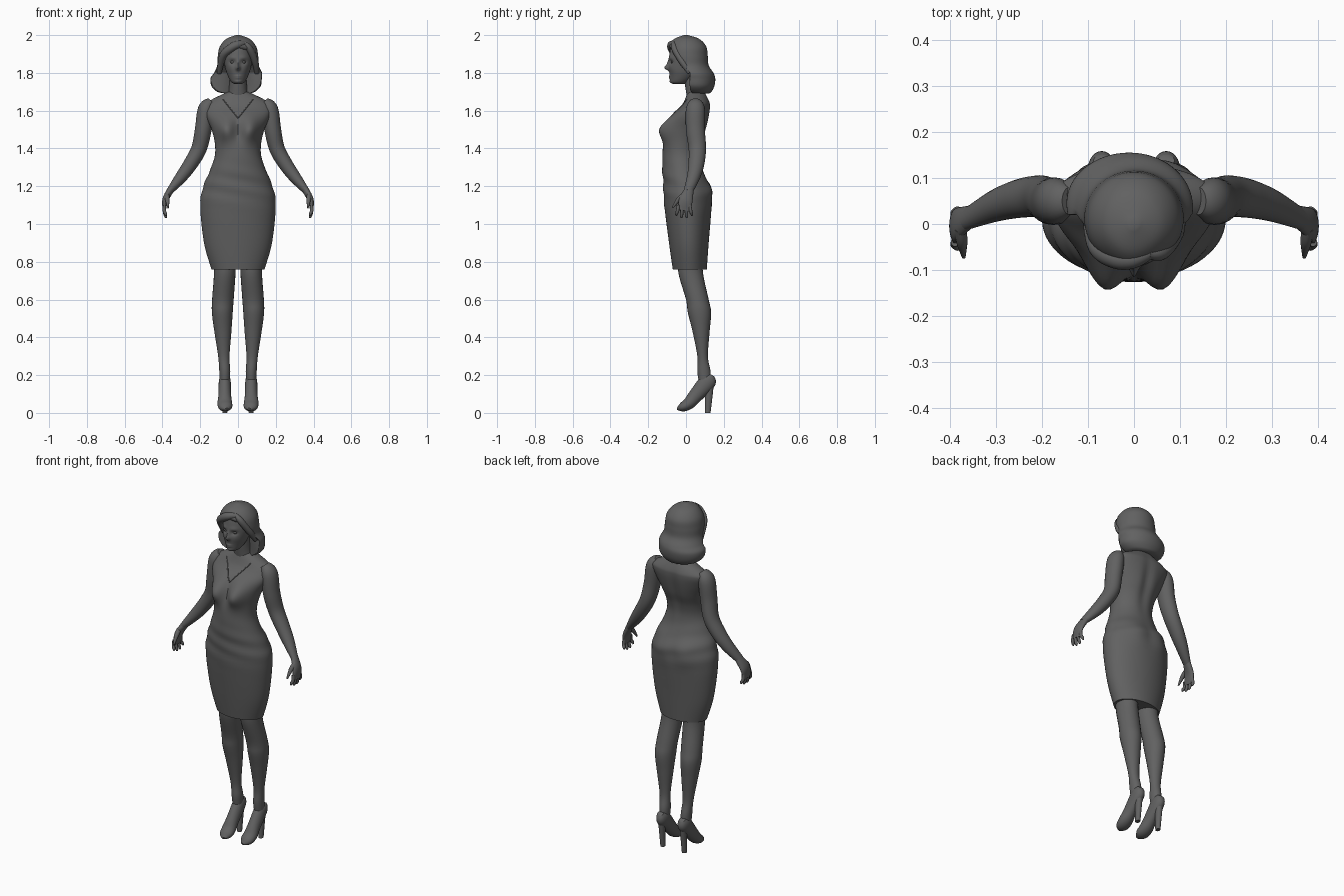
import bpy, bmesh, math
from mathutils import Vector
from mathutils.bvhtree import BVHTree

cube = bpy.data.objects.get("Cube")
if cube:
    bpy.data.objects.remove(cube)

grey = bpy.data.materials.new("dark_grey")
grey.use_nodes = True
grey.diffuse_color = (.12, .12, .12, 1)
grey.node_tree.nodes["Principled BSDF"].inputs["Base Color"].default_value = grey.diffuse_color


def ring(z, wide, front, back, x=0):
    """Level cross-section: half width, and front and back limits in y."""
    return [x, (front + back) / 2, z, wide, (back - front) / 2]


def joint(x, y, z, wide, deep=None):
    """Cross-section square to the path, with its two radii."""
    return [x, y, z, wide, deep or wide]


def blend(before, start, end, after, t):
    """Catmull-Rom curve through start and end."""
    cubic = 3 * (start - end) + after - before
    square = 2 * before - 5 * start + 4 * end - after
    return start + t * (end - before + t * (square + t * cubic)) / 2


def smooth_path(sections, steps):
    path = []
    last = len(sections) - 1
    for i in range(last):
        near = (sections[max(i - 1, 0)], sections[i], sections[i + 1], sections[min(i + 2, last)])
        for step in range(steps):
            path.append([blend(*values, step / steps) for values in zip(*near)])
    return path + [sections[-1]]


def loft(name, sections, sides=24, steps=6, level=False, shape=None):
    """Skin a closed, smooth surface over cross-sections."""
    path = smooth_path(sections, steps)
    centres = [Vector(section[:3]) for section in path]
    bm = bmesh.new()
    rows = []
    for i, section in enumerate(path):
        along = centres[min(i + 1, len(path) - 1)] - centres[max(i - 1, 0)]
        along = Vector((0, 0, 1)) if level else along.normalized()
        across = Vector((1, 0, 0))
        across = (across - along * across.dot(along)).normalized()
        depth = along.cross(across)
        row = []
        for k in range(sides):
            angle = math.tau * k / sides
            point = centres[i] + across * section[3] * math.cos(angle) + depth * section[4] * math.sin(angle)
            if shape:
                point = shape(point, math.sin(angle))
            row.append(bm.verts.new(point))
        rows.append(row)
    for lower, upper in zip(rows, rows[1:]):
        for k in range(sides):
            bm.faces.new((lower[k - 1], lower[k], upper[k], upper[k - 1]))
    bm.faces.new(rows[0])
    bm.faces.new(rows[-1])
    bmesh.ops.recalc_face_normals(bm, faces=bm.faces)
    mesh = bpy.data.meshes.new(name)
    bm.to_mesh(mesh)
    bm.free()
    mesh.materials.append(grey)
    part = bpy.data.objects.new(name, mesh)
    bpy.context.collection.objects.link(part)
    bpy.ops.object.select_all(action='DESELECT')
    part.select_set(True)
    bpy.context.view_layer.objects.active = part
    bpy.ops.object.shade_smooth_by_angle(angle=math.radians(50))
    return part


def pair(name, sections, **options):
    """Build a part on the left and its mirror on the right."""
    loft("left_" + name, sections, **options)
    loft("right_" + name, [[-x, *rest] for x, *rest in sections], **options)


def bump(point, z, wide, tall, x=0):
    """Soft mound with height one, mirrored across the middle."""
    return math.exp(-((abs(point.x) - x) / wide) ** 2 - ((point.z - z) / tall) ** 2)


# Fitted dress with bust, seat, spine hollow and soft folds
def dress_shape(point, side):
    if side < 0:
        push = .055 * bump(point, x=.07, z=1.5, wide=.05, tall=.06)
        push -= .012 * bump(point, z=1.5, wide=.03, tall=.06)
    else:
        push = .014 * bump(point, x=.08, z=1.17, wide=.06, tall=.07)
        push -= .014 * bump(point, z=1.5, wide=.03, tall=.14)
    fold = math.sin(70 * point.z + 14 * point.x) * bump(point, z=1.2, wide=1, tall=.1)
    return point + Vector((.01 * fold * point.x, (push + .003 * fold) * side, 0))


dress = loft("dress", [
    ring(z=.76, wide=.14, front=-.07, back=.11),
    ring(z=.9, wide=.18, front=-.09, back=.12),
    ring(z=1.1, wide=.2, front=-.115, back=.135),
    ring(z=1.2, wide=.183, front=-.12, back=.125),
    ring(z=1.28, wide=.15, front=-.125, back=.09),
    ring(z=1.36, wide=.123, front=-.125, back=.075),
    ring(z=1.43, wide=.123, front=-.12, back=.085),
    ring(z=1.5, wide=.14, front=-.105, back=.11),
    ring(z=1.57, wide=.17, front=-.075, back=.125),
    ring(z=1.62, wide=.18, front=-.03, back=.13),
    ring(z=1.65, wide=.155, front=-.01, back=.125),
    ring(z=1.7, wide=.055, front=.01, back=.1),
], sides=64, level=True, shape=dress_shape)

# V neckline trim laid on the chest
chest = BVHTree.FromPolygons([vert.co for vert in dress.data.vertices],
                             [tuple(face.vertices) for face in dress.data.polygons])
trim = []
for i in range(-8, 9):
    hit = chest.ray_cast(Vector((i / 100, -1, 1.56 + abs(i) / 80)), Vector((0, 1, 0)))[0]
    if hit:
        trim.append(joint(*hit, wide=.003))
loft("neckline_trim", trim, sides=8, steps=2)

# Neck
loft("neck", [
    ring(z=1.65, wide=.075, front=.01, back=.11),
    ring(z=1.7, wide=.05, front=0, back=.1),
    ring(z=1.83, wide=.043, front=-.02, back=.07),
], level=True)


# Head with brow, eye sockets, nose, lips and chin
def face_shape(point, side):
    if side > 0:
        return point
    push = .021 * bump(point, z=1.826, wide=.011, tall=.012)
    push += .01 * bump(point, z=1.845, wide=.008, tall=.02)
    for lip in (1.772, 1.782):
        push += .006 * bump(point, z=lip, wide=.017, tall=.005)
    push += .005 * bump(point, z=1.754, wide=.02, tall=.01)
    push += .004 * bump(point, x=.03, z=1.88, wide=.02, tall=.01)
    push += .004 * bump(point, x=.04, z=1.825, wide=.02, tall=.02)
    push -= .011 * bump(point, x=.03, z=1.858, wide=.016, tall=.011)
    return point - Vector((0, push, 0))


loft("head", [
    ring(z=1.74, wide=.014, front=-.065, back=-.01),
    ring(z=1.75, wide=.034, front=-.08, back=.01),
    ring(z=1.78, wide=.052, front=-.085, back=.045),
    ring(z=1.82, wide=.066, front=-.09, back=.07),
    ring(z=1.88, wide=.075, front=-.09, back=.09),
    ring(z=1.95, wide=.06, front=-.075, back=.075),
    ring(z=1.98, wide=.03, front=-.04, back=.04),
], sides=96, steps=9, level=True, shape=face_shape)
pair("eye", [joint(x=.03, y=-.072, z=1.857 + .008 * rise, wide=.013 - .009 * rise ** 2, deep=.008 - .005 * rise ** 2)
             for rise in (-1, 0, 1)], sides=16, level=True)


# Hair cap and rolled ends, open around the face and neck
def hair_shape(point, side):
    edge = min(.02, max(-.1, .02 - .75 * (point.z - 1.8)))
    if point.z < 1.92:
        edge += .045 * math.exp(-(point.x / .055) ** 2)
    wave = .003 * math.sin(45 * point.x + 25 * point.z) * max(0, -side)
    return Vector((point.x, max(point.y, edge) + wave, point.z))


loft("hair", [
    ring(z=1.69, wide=.055, front=.02, back=.12),
    ring(z=1.7, wide=.1, front=-.02, back=.135, x=-.01),
    ring(z=1.73, wide=.13, front=-.05, back=.15, x=-.01),
    ring(z=1.77, wide=.136, front=-.07, back=.155, x=-.01),
    ring(z=1.8, wide=.127, front=-.08, back=.145),
    ring(z=1.84, wide=.11, front=-.08, back=.12),
    ring(z=1.89, wide=.107, front=-.095, back=.115),
    ring(z=1.94, wide=.096, front=-.09, back=.107),
    ring(z=1.98, wide=.062, front=-.06, back=.07),
    ring(z=2, wide=.01, front=-.01, back=.01),
], sides=64, level=True, shape=hair_shape)
loft("swept_fringe", [
    joint(x=.04, y=-.06, z=1.955, wide=.012),
    joint(x=0, y=-.076, z=1.95, wide=.02),
    joint(x=-.04, y=-.075, z=1.93, wide=.022),
    joint(x=-.08, y=-.05, z=1.89, wide=.02),
    joint(x=-.1, y=.01, z=1.8, wide=.012),
])
loft("side_lock", [
    joint(x=.03, y=-.065, z=1.96, wide=.01),
    joint(x=.06, y=-.06, z=1.93, wide=.018),
    joint(x=.09, y=-.02, z=1.86, wide=.018),
    joint(x=.1, y=.02, z=1.8, wide=.012),
])

# Arms, hands and fingers
pair("arm", [
    joint(x=.14, y=.05, z=1.65, wide=.022, deep=.03),
    joint(x=.168, y=.05, z=1.61, wide=.043, deep=.05),
    joint(x=.184, y=.05, z=1.5, wide=.044, deep=.05),
    joint(x=.206, y=.06, z=1.4, wide=.041, deep=.046),
    joint(x=.25, y=.055, z=1.32, wide=.038, deep=.042),
    joint(x=.3, y=.04, z=1.25, wide=.032, deep=.035),
    joint(x=.365, y=.01, z=1.17, wide=.017, deep=.024),
])
pair("hand", [
    joint(x=.35, y=.02, z=1.19, wide=.018, deep=.022),
    joint(x=.384, y=0, z=1.13, wide=.016, deep=.036),
    joint(x=.39, y=-.01, z=1.07, wide=.008, deep=.034),
])
for i, name in enumerate(("index_finger", "middle_finger", "ring_finger", "little_finger")):
    spread = i - 1.5
    tip = 1.03 + .006 * spread ** 2
    pair(name, [
        joint(x=.389, y=.02 * spread - .01, z=1.1, wide=.009),
        joint(x=.39, y=.023 * spread - .01, z=1.07, wide=.009),
        joint(x=.383, y=.027 * spread - .01, z=tip + .01, wide=.008),
        joint(x=.38, y=.027 * spread - .01, z=tip, wide=.003),
    ], sides=12)
pair("thumb", [
    joint(x=.377, y=-.01, z=1.155, wide=.013),
    joint(x=.374, y=-.04, z=1.13, wide=.012),
    joint(x=.37, y=-.072, z=1.085, wide=.004),
], sides=12)

# Legs
pair("leg", [
    ring(x=.07, z=.84, wide=.06, front=-.04, back=.09),
    ring(x=.07, z=.74, wide=.057, front=-.04, back=.09),
    ring(x=.08, z=.6, wide=.057, front=0, back=.12),
    ring(x=.083, z=.53, wide=.055, front=.01, back=.133),
    ring(x=.08, z=.43, wide=.045, front=.035, back=.125),
    ring(x=.075, z=.3, wide=.03, front=.06, back=.116),
    ring(x=.07, z=.22, wide=.029, front=.06, back=.13),
    ring(x=.07, z=.15, wide=.025, front=.07, back=.13),
], level=True)

# High-heeled shoes
pair("shoe", [
    joint(x=.07, y=.138, z=.2, wide=.018, deep=.014),
    joint(x=.07, y=.118, z=.17, wide=.031, deep=.044),
    joint(x=.07, y=.05, z=.09, wide=.034, deep=.038),
    joint(x=.07, y=.015, z=.05, wide=.039, deep=.032),
    joint(x=.066, y=-.02, z=.03, wide=.035, deep=.024),
    joint(x=.06, y=-.046, z=.02, wide=.01, deep=.006),
])
pair("heel", [
    ring(x=.07, z=.18, wide=.027, front=.095, back=.149),
    ring(x=.07, z=.12, wide=.018, front=.1, back=.144),
    ring(x=.07, z=0, wide=.013, front=.1, back=.13),
], level=True)
